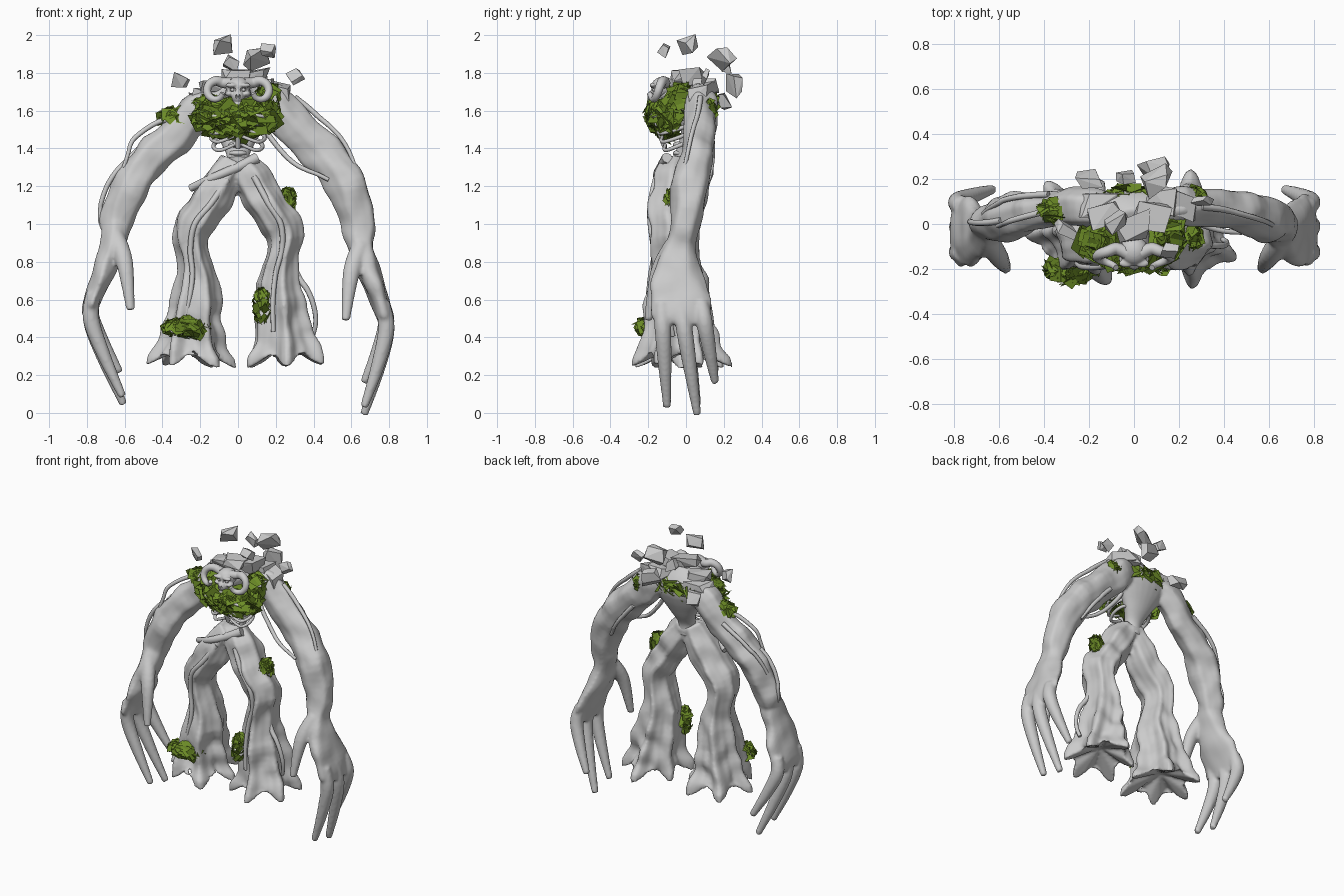
import bpy, bmesh, math, random
from mathutils import Vector, Matrix, noise

if "Cube" in bpy.data.objects:
    bpy.data.objects.remove(bpy.data.objects["Cube"])

random.seed(4)
leaf_mat = bpy.data.materials.new("leaf_green")
leaf_mat.diffuse_color = (0.15, 0.26, 0.02, 1)
leaf_mat.use_nodes = True
leaf_mat.node_tree.nodes["Principled BSDF"].inputs["Base Color"].default_value = leaf_mat.diffuse_color


def finish(name, bm, mat=None):
    me = bpy.data.meshes.new(name)
    bm.to_mesh(me)
    bm.free()
    ob = bpy.data.objects.new(name, me)
    bpy.context.collection.objects.link(ob)
    if mat:
        me.materials.append(mat)
    return ob


def spline(pts, steps=5):
    """Catmull-Rom through tuples of any length."""
    out, last = [], len(pts) - 1
    for i in range(last):
        p = [pts[max(0, min(last, i + k))] for k in (-1, 0, 1, 2)]
        for t in (s / steps for s in range(steps)):
            out.append([0.5 * (2 * b + (c - a) * t + (2 * a - 5 * b + 4 * c - d) * t * t
                               + (3 * b - a - 3 * c + d) * t ** 3) for a, b, c, d in zip(*p)])
    return out + [list(pts[-1])]


def around(st, i, th, k=1.0):
    """Point around the path at station i; stations are x, y, z, in-plane radius, y radius."""
    t = Vector(st[min(i + 1, len(st) - 1)][:3]) - Vector(st[max(i - 1, 0)][:3])
    u = t.normalized().cross(Vector((0, 1, 0))).normalized()
    v = u.cross(t.normalized())
    x, y, z, a, b = st[i]
    return Vector((x, y, z)) + (u * a * math.cos(th) + v * b * math.sin(th)) * k


def loft(bm, pts, n=24, ridges=0, amp=(0, 0), twist=0.0, phase=0.0, drop=0.0, lift=0.0, lumps=0.0):
    st = spline(pts)
    rings, last = [], len(st) - 1
    for i in range(last + 1):
        f, ring = i / last, []
        depth = amp[0] + (amp[1] - amp[0]) * f * f
        for k in range(n):
            th = 2 * math.pi * k / n
            w = ridges * th + phase + twist * f
            r = 0.8 * math.cos(w) + 0.3 * math.cos(2 * w) + 0.25 * math.sin(2 * th + 5 * f)
            bump = lumps * noise.noise(around(st, i, th) * 9)
            co = around(st, i, th, 1 + depth * r + bump)
            if i == last:
                co.z -= drop * math.cos(w)
            ring.append(bm.verts.new(co))
        rings.append(ring)
    for r0, r1 in zip(rings, rings[1:]):
        for k in range(n):
            bm.faces.new((r0[k], r0[(k + 1) % n], r1[(k + 1) % n], r1[k]))
    for ring, up in ((rings[0], 0), (rings[-1], lift)):
        cv = bm.verts.new(sum((q.co for q in ring), Vector()) / n + Vector((0, 0, up)))
        for k in range(n):
            bm.faces.new((ring[k], ring[(k + 1) % n], cv))


def blob(bm, c, r):
    m = Matrix.Translation(c) @ Matrix.Diagonal((*r, 1))
    bmesh.ops.create_uvsphere(bm, u_segments=20, v_segments=14, radius=1, matrix=m)


def fuse(name, bm, voxel=0.011, it=2):
    bmesh.ops.recalc_face_normals(bm, faces=bm.faces)
    ob = finish(name, bm)
    m = ob.modifiers.new("fuse", 'REMESH')
    m.mode, m.voxel_size, m.use_smooth_shade = 'VOXEL', voxel, True
    ob.modifiers.new("soften", 'SMOOTH').iterations = it
    return ob


def tube(name, pts, r0, r1):
    cu = bpy.data.curves.new(name, 'CURVE')
    cu.dimensions, cu.bevel_depth, cu.bevel_resolution = '3D', 1.0, 2
    cu.use_fill_caps = True
    path = spline(pts)
    sp = cu.splines.new('POLY')
    sp.points.add(len(path) - 1)
    sp.use_smooth = True
    for i, (q, p) in enumerate(zip(sp.points, path)):
        q.co = (*p, 1)
        q.radius = r0 + (r1 - r0) * i / (len(path) - 1)
    bpy.context.collection.objects.link(bpy.data.objects.new(name, cu))


def vine(limb, start, end, angle, turn, bulge, r=.015):
    """Vine winding along a limb, bulging away from it in the middle."""
    st = spline(limb)
    pts = []
    for j in range(7):
        f = j / 6
        i = round((start + (end - start) * f) * (len(st) - 1))
        pts.append(tuple(around(st, i, angle + turn * f, .95 + bulge * math.sin(math.pi * f))))
    tube("vine", pts, r, r * .7)


def leaves(name, c, r, count, size=0.05, keep=lambda d: True):
    """Loose square leaves scattered over an ellipsoid shell."""
    bm = bmesh.new()
    while count:
        d = Vector([random.gauss(0, 1) for _ in range(3)]).normalized()
        if not keep(d):
            continue
        count -= 1
        nrm = (Vector([d[i] / r[i] for i in range(3)]).normalized()
               + Vector([random.uniform(-.45, .45) for _ in range(3)]))
        q = nrm.to_track_quat('Z', 'Y').to_matrix() @ Matrix.Rotation(random.uniform(0, 6), 3, 'Z')
        pos = Vector([c[i] + d[i] * r[i] * random.uniform(.85, 1.05) for i in range(3)])
        s, h = size * random.uniform(.35, .65), size * random.uniform(.4, .8)
        bm.faces.new([bm.verts.new(pos + q @ Vector((s * a, h * b, 0)))
                      for a, b in ((-1, -1), (1, -1), (1, 1), (-1, 1))])
    finish(name, bm, leaf_mat)


def rock(name, c, size, tilt):
    bm = bmesh.new()
    for i in range(8):
        corner = (i & 1, i >> 1 & 1, i >> 2)
        bm.verts.new([(k - .5) * s * random.uniform(.4, 1.1) for k, s in zip(corner, size)])
    bmesh.ops.convex_hull(bm, input=bm.verts)
    ob = finish(name, bm)
    ob.location, ob.rotation_euler = c, [random.uniform(-tilt, tilt) for _ in range(3)]


# Limb paths for the right half
arm = [(.1, .05, 1.66, .07, .07), (.2, .075, 1.62, .11, .085), (.34, .07, 1.47, .105, .08),
       (.48, .05, 1.34, .105, .09), (.575, .02, 1.2, .105, .1), (.635, 0, 1.03, .095, .08),
       (.65, -.03, .89, .07, .08), (.68, -.04, .78, .065, .115), (.73, -.04, .65, .055, .15),
       (.77, -.03, .53, .045, .155), (.78, -.03, .47, .03, .12)]
thumb = [(.65, -.07, .88, .05, .05), (.6, -.15, .74, .045, .04), (.57, -.2, .49, .022, .022)]
leg = [(.02, -.05, 1.33, .07, .08), (.09, -.06, 1.21, .1, .11), (.17, -.07, 1.08, .095, .12),
       (.245, -.06, .96, .095, .12), (.235, -.05, .82, .078, .115), (.215, -.05, .68, .11, .13),
       (.235, -.04, .5, .135, .16), (.25, -.035, .37, .165, .175), (.255, -.035, .28, .19, .2)]


def side(pts, s):
    """Left copy is slimmer above the wrist; its hand sits higher and curls in."""
    if s > 0:
        return pts
    return [(-x + .12 * max(0, .5 - z), y, z + (.055 if z < .95 else -.01),
             a * (.9 if z > .95 else 1), b) for x, y, z, a, b in pts]


# Torso fused with both arms and hands
bm = bmesh.new()
loft(bm, [(0, -.02, 1.27, .06, .06), (0, -.01, 1.36, .06, .05), (0, .03, 1.46, .11, .06),
          (0, .05, 1.56, .18, .085), (0, .06, 1.65, .2, .09), (0, .02, 1.75, .07, .05)])
blob(bm, (0, -.05, 1.69), (.07, .1, .06))
for s in (1, -1):
    loft(bm, side(arm, s), n=32, ridges=5, amp=(.06, .02), twist=6 * s, lumps=.2)
    loft(bm, side(thumb, s), n=14)
    for y0, y1, tip in ((-.13, -.1, .03), (-.03, .06, -.01), (.08, .155, .16)):
        finger = [(x, y0 + (y1 - y0) * f, .58 + (tip - .58) * f, w, w)
                  for f, x, w in ((0, .765, .04), (.25, .785, .044), (.6, .74, .036), (1, .667, .021))]
        loft(bm, side(finger, s), n=14)
fuse("torso_and_arms", bm)

# Ridged legs flaring into root feet, joined at the pelvis
bm = bmesh.new()
for s in (1, -1):
    loft(bm, [(s * x, *p) for x, *p in leg], n=60, ridges=6, amp=(.08, .23), twist=2.5 * s,
         phase=1.4 - .8 * s, drop=.04, lift=.08, lumps=.22)
blob(bm, (0, -.04, 1.3), (.09, .08, .06))
fuse("legs", bm)

# Skull: cranium, muzzle, jaw, cheeks, brows; sockets are cut out
bm = bmesh.new()
blob(bm, (0, -.12, 1.725), (.065, .065, .055))
blob(bm, (0, -.16, 1.675), (.034, .045, .04))
blob(bm, (0, -.165, 1.635), (.028, .03, .018))
for s in (1, -1):
    blob(bm, (s * .045, -.155, 1.69), (.022, .03, .016))
    blob(bm, (s * .035, -.175, 1.735), (.032, .018, .013))
skull = fuse("skull", bm, .005)
bm = bmesh.new()
for s in (1, -1):
    blob(bm, (s * .03, -.19, 1.711), (.02, .03, .014))
    blob(bm, (s * .009, -.21, 1.675), (.006, .02, .012))
cut = finish("socket_cutter", bm)
cut.hide_render = True
cut.hide_set(True)
sockets = skull.modifiers.new("sockets", 'BOOLEAN')
sockets.operation, sockets.object = 'DIFFERENCE', cut

# Eyes, curled horns, ribs, breastbone and spine
bm = bmesh.new()
for s in (1, -1):
    blob(bm, (s * .03, -.168, 1.71), (.01, .01, .009))
    curl = [(s * .03, -.13, 1.745)]
    for j in range(8):
        a, r = math.radians(130 - 42 * j), .058 - .003 * j
        curl.append((s * (.115 + r * math.cos(a)), -.11 - .012 * j, 1.703 + r * math.sin(a)))
    tube("horn", curl, .03, .014)
    for i in range(5):
        z, w, f = 1.41 + .045 * i, .13 + .012 * i, -.11 - .015 * i
        tube("rib", [(s * .02, .01, z + .04), (s * w * .8, .02, z + .03), (s * w, -.05, z),
                     (s * w * .75, f, z - .02), (s * .02, f, z + .01)], .013, .009)
finish("eyes", bm)
tube("breastbone", [(0, -.16, 1.62), (0, -.15, 1.52), (0, -.11, 1.4)], .02, .012)
bm = bmesh.new()
for i in range(5):
    blob(bm, (0, -.03, 1.33 + .045 * i), (.05, .04, .018))
finish("spine", bm).data.shade_smooth()

# Creeping vines on arms and legs, and the band across the hips
left_arm, left_leg = side(arm, -1), [(-x, *p) for x, *p in leg]
vine(arm, .13, .37, 0, -.4, .35)
vine(arm, .1, .37, 3.4, .6, .6)
vine(arm, .2, .4, 2.0, .3, .15)
vine(left_arm, .18, .36, 3.3, .3, .55)
vine(left_arm, .34, .56, 3.4, -.5, .3)
vine(left_arm, .2, .42, 2.2, .6, .2)
vine(leg, .55, .85, -.3, .1, .45, .017)
for limb in (leg, left_leg):
    vine(limb, .1, .8, 4.9, -.6, .08, .018)
tube("hip_band", [(.1, -.1, 1.35), (0, -.13, 1.3), (-.12, -.15, 1.25), (-.25, -.08, 1.19)], .03, .02)

# Leaf patches
leaves("chest_leaves", (-.01, -.05, 1.57), (.22, .145, .11), 170, .085, lambda d: d.y < -.1 and d.z < .7)
leaves("collar_leaves", (.16, -.03, 1.66), (.06, .07, .08), 45, .06)
leaves("left_collar_leaves", (-.15, -.06, 1.63), (.09, .07, .04), 40, .055)
leaves("shoulder_leaves", (-.33, .06, 1.55), (.09, .055, .06), 45, .05, lambda d: d.z > 0)
leaves("far_shoulder_leaves", (.27, .12, 1.61), (.045, .04, .045), 40, .04)
leaves("back_leaves", (0, .07, 1.64), (.18, .085, .06), 70, .07, lambda d: d.y > 0)
leaves("thigh_leaves", (.265, -.06, 1.12), (.035, .045, .07), 45, .045)
leaves("outer_foot_leaves", (-.28, -.18, .45), (.12, .08, .05), 60, .055, lambda d: d.y < .1)
leaves("inner_foot_leaves", (.125, -.16, .56), (.04, .055, .1), 60, .04)

# Floating stones and the slabs resting on the back
for c, k in (((-.08, .02, 1.945), 1), ((.1, .2, 1.88), 1.1), ((.16, -.12, 1.92), .7), ((-.3, -.02, 1.755), .8),
             ((.3, .1, 1.78), .6), ((.1, .26, 1.75), 1.1), ((-.2, .2, 1.65), .9), ((-.03, .21, 1.84), .7)):
    rock("floating_stone", c, (.13 * k, .07 * k, .11 * k), .6)
for c in ((.08, .03, 1.775), (0, -.01, 1.79), (-.13, .05, 1.73), (.13, .1, 1.72), (-.17, .09, 1.67), (.2, .09, 1.71)):
    rock("back_slab", c, (.18, .13, .09), .25)
